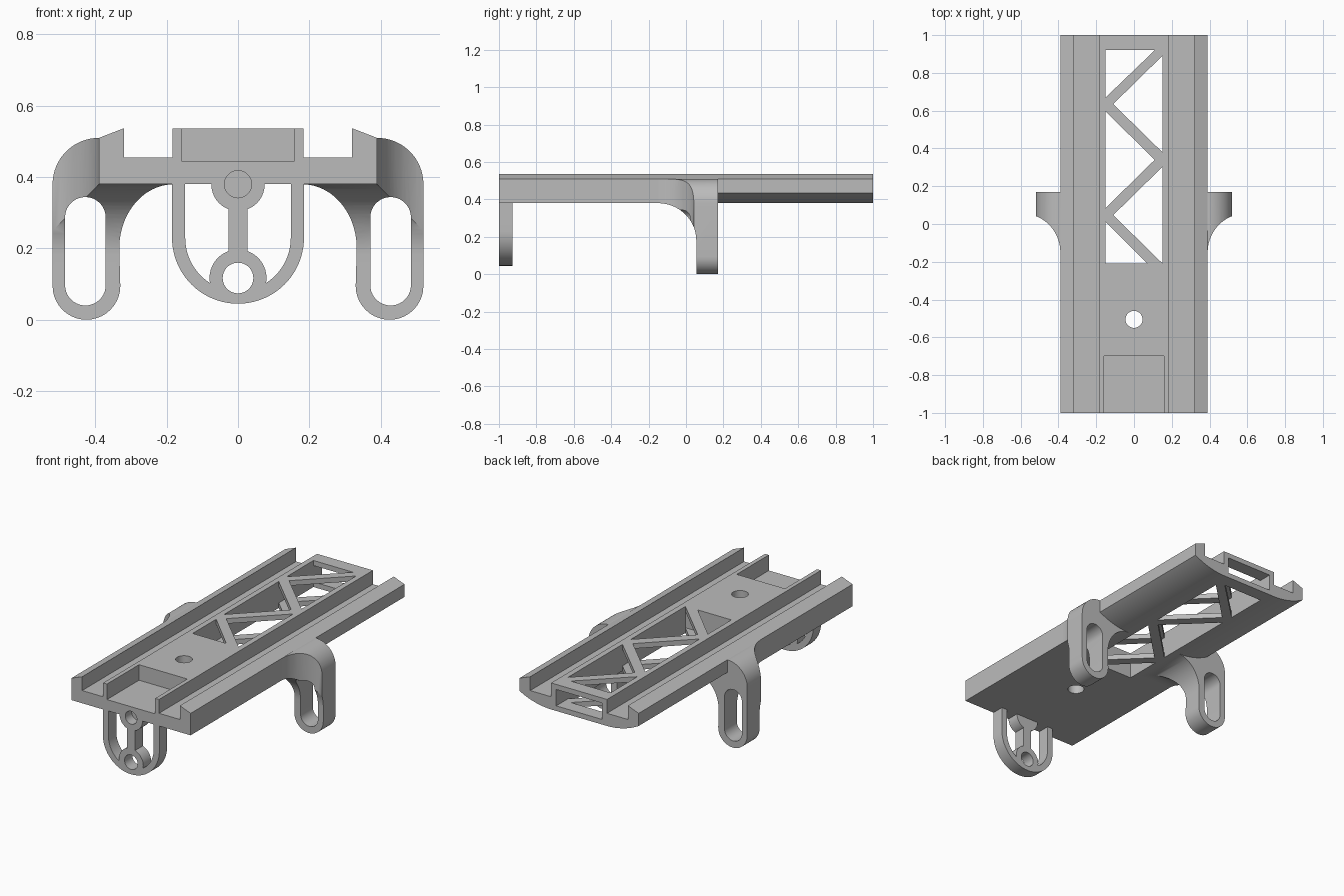
import bpy, bmesh
from math import sin, cos, radians

if "Cube" in bpy.data.objects:
    bpy.data.objects.remove(bpy.data.objects["Cube"], do_unlink=True)

grey = bpy.data.materials.new("plain grey")
grey.use_nodes = True
grey.diffuse_color = (0.5, 0.5, 0.5, 1)
grey.node_tree.nodes["Principled BSDF"].inputs["Base Color"].default_value = (0.5, 0.5, 0.5, 1)


def arc(cx, cy, rx, ry, start, end, steps=20):
    angles = [radians(start + (end - start) * i / steps) for i in range(steps + 1)]
    return [(cx + rx * cos(a), cy + ry * sin(a)) for a in angles]


def circle(cx, cy, r):
    return arc(cx, cy, r, r, 0, 360, 40)[:-1]


def rect(a0, a1, b0, b1):
    return [(a0, b0), (a1, b0), (a1, b1), (a0, b1)]


def prism(name, points, axis, start, end):
    """Extrude a flat outline along the given axis."""
    place = {"x": lambda a, b, t: (t, a, b),
             "y": lambda a, b, t: (a, t, b),
             "z": lambda a, b, t: (a, b, t)}[axis]
    bm = bmesh.new()
    low = [bm.verts.new(place(a, b, start)) for a, b in points]
    high = [bm.verts.new(place(a, b, end)) for a, b in points]
    bm.faces.new(low)
    bm.faces.new(high)
    for i in range(len(points)):
        j = (i + 1) % len(points)
        bm.faces.new((low[i], low[j], high[j], high[i]))
    bmesh.ops.recalc_face_normals(bm, faces=bm.faces)
    mesh = bpy.data.meshes.new(name)
    bm.to_mesh(mesh)
    bm.free()
    obj = bpy.data.objects.new(name, mesh)
    obj.data.materials.append(grey)
    bpy.context.collection.objects.link(obj)
    return obj


def activate(obj):
    bpy.ops.object.select_all(action="DESELECT")
    obj.select_set(True)
    bpy.context.view_layer.objects.active = obj


def cut(target, points, axis, start, end, tool=None):
    """Subtract a prism, or a ready-made tool, from the target."""
    tool = tool or prism("cutter", points, axis, start, end)
    mod = target.modifiers.new("cut", "BOOLEAN")
    mod.operation = "DIFFERENCE"
    mod.solver = "EXACT"
    mod.object = tool
    activate(target)
    bpy.ops.object.modifier_apply(modifier=mod.name)
    bpy.data.objects.remove(tool, do_unlink=True)


BOTTOM, TOP = 0.38, 0.537

# Grooved deck: half cross-section reflected to the other side
half = [(0.39, BOTTOM), (0.39, 0.51), (0.32, TOP), (0.32, 0.455), (0.183, 0.455), (0.183, TOP)]
deck = prism("deck", half + [(-x, z) for x, z in reversed(half)], "y", -1, 1)

# Rounded lower edges behind the brackets
for s in (1, -1):
    edge = arc(0.18, 0.808, 0.428, 0.428, -90, -58) + [(0.45, 0.3), (0.18, 0.3)]
    cut(deck, [(s * x, z) for x, z in edge], "y", 0.17, 1.1)

# Front pocket and vertical screw hole
cut(deck, rect(-0.158, 0.158, -1.1, -0.7), "z", 0.445, 0.7)
cut(deck, circle(0, -0.505, 0.045), "z", 0.2, 0.7)

# Rear cavity, with triangular windows leaving zigzag struts above and below
cut(deck, rect(-0.15, 0.15, -0.21, 1.1), "z", 0.41, 0.507)
windows = [[(-0.15, 0.92), (-0.15, 0.67), (0.11, 0.92)],
           [(-0.15, 0.01), (-0.15, -0.21), (0.07, -0.21)]]
for s, y in ((1, 0.635), (-1, 0.34), (1, 0.047)):
    windows.append([(s * 0.15, y + 0.255), (s * -0.11, y), (s * 0.15, y - 0.255)])
for tri in windows:
    cut(deck, tri, "z", 0.2, 0.7)

# Side brackets: shoulder, hanging leg and inner cove in one outline
outline = ([(0.36, 0.40), (0.36, 0.50)]
           + arc(0.39, 0.38, 0.13, 0.13, 90, 0)
           + arc(0.425, 0.095, 0.095, 0.095, 0, -180)
           + arc(0.18, 0.2, 0.153, 0.18, 0, 90)
           + [(0.18, 0.40)])
bracket = prism("side_brackets", outline, "y", -0.15, 0.17)
# Coves blending the legs forward into the deck underside and deck side
cut(bracket, arc(-0.15, 0.18, 0.205, 0.2, 90, 0) + [(0.055, -0.2), (-0.4, -0.2), (-0.4, 0.38)],
    "x", 0.1, 0.7)
cut(bracket, arc(0.59, -0.15, 0.2, 0.205, 180, 90) + [(0.8, 0.055), (0.8, -0.4), (0.39, -0.4)],
    "z", -0.1, 0.7)
# Long slot
cut(bracket, arc(0.428, 0.287, 0.057, 0.057, 0, 180) + arc(0.428, 0.097, 0.057, 0.057, 180, 360),
    "y", -0.5, 0.5)
mirror = bracket.modifiers.new("mirror", "MIRROR")
mirror.use_axis = (True, False, False)
activate(bracket)
bpy.ops.object.modifier_apply(modifier=mirror.name)

# Front hanger: U plate whose opening leaves a centre bar and two rings
BACK = -0.927
hanger = prism("front_hanger", [(0.185, 0.40), (-0.185, 0.40)]
               + arc(0, 0.23, 0.185, 0.185, 180, 360, 40), "y", -1, BACK)
opening = prism("opening", [(0.148, BOTTOM), (-0.148, BOTTOM)]
                + arc(0, 0.23, 0.148, 0.15, 180, 360, 40), "y", -1.1, -0.8)
for web in (rect(-0.026, 0.026, 0.1, 0.4), circle(0, 0.38, 0.075), circle(0, 0.117, 0.08)):
    cut(opening, web, "y", -1.2, -0.7)
cut(hanger, None, None, 0, 0, opening)
cut(hanger, circle(0, 0.117, 0.043), "y", -1.1, -0.8)
# Blind bore shared by hanger and deck
for part in (hanger, deck):
    cut(part, circle(0, 0.38, 0.038), "y", -1.1, -0.94)

for part in (deck, bracket, hanger):
    activate(part)
    bpy.ops.object.shade_smooth_by_angle(angle=radians(30))
